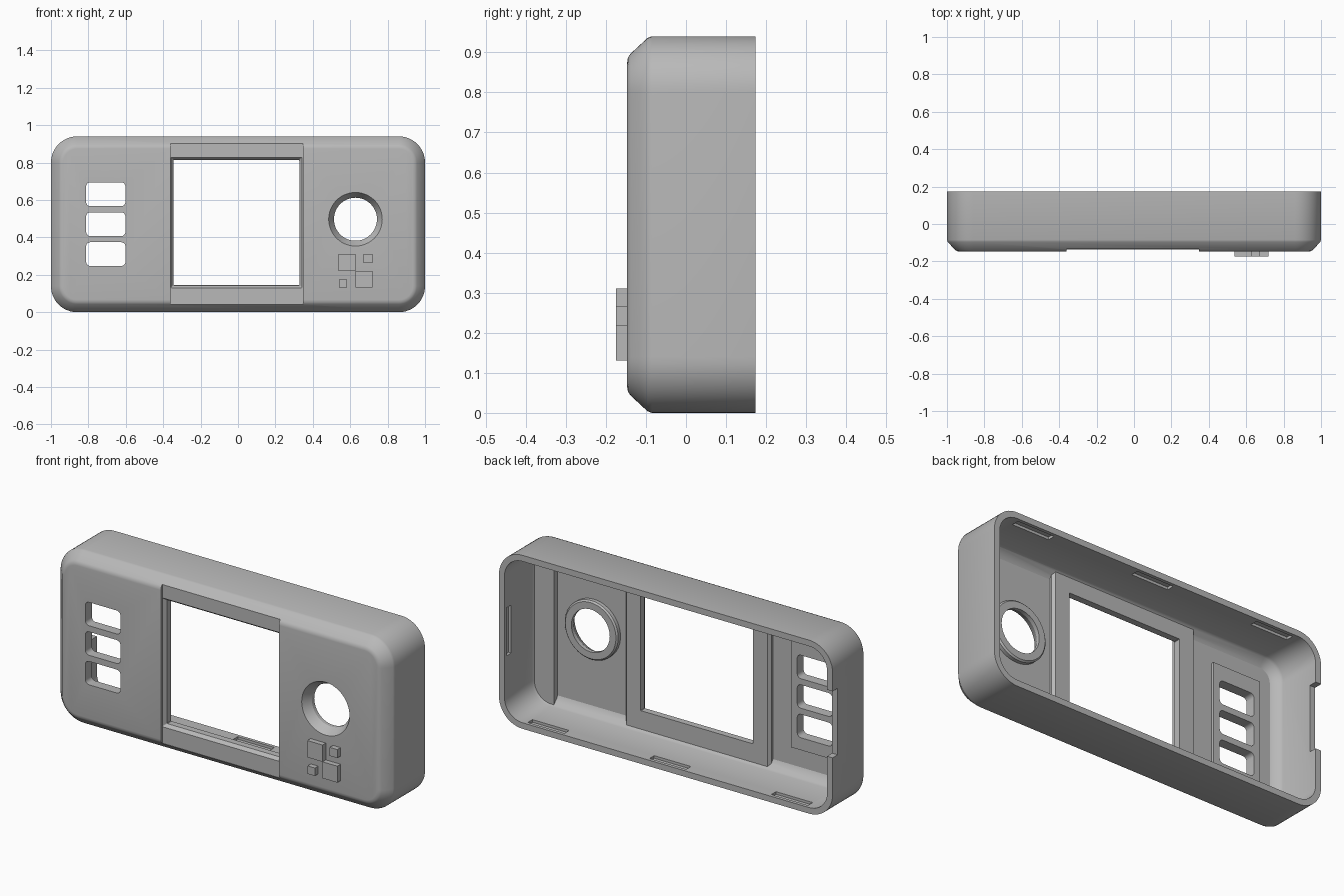
import bpy, bmesh, math

cube = bpy.data.objects.get("Cube")
if cube:
    bpy.data.objects.remove(cube, do_unlink=True)

grey = bpy.data.materials.new("plain_grey")
grey.use_nodes = True
grey.diffuse_color = (0.48, 0.48, 0.48, 1)
grey.node_tree.nodes["Principled BSDF"].inputs["Base Color"].default_value = grey.diffuse_color


def ring(x0, x1, z0, z1, r, y, seg):
    """Rounded rectangle facing the front at depth y."""
    pts = []
    corners = [(x1 - r, z1 - r), (x0 + r, z1 - r), (x0 + r, z0 + r), (x1 - r, z0 + r)]
    for i, (cx, cz) in enumerate(corners):
        for k in range(seg + 1):
            a = math.pi / 2 * (i + k / seg)
            pts.append((cx + r * math.cos(a), y, cz + r * math.sin(a)))
    return pts


def loft(name, box, r, profile, seg=6):
    """Solid through rounded rectangles; profile lists (depth, inset)."""
    x0, x1, z0, z1 = box
    bm = bmesh.new()
    loops = []
    for y, i in profile:
        pts = ring(x0 + i, x1 - i, z0 + i, z1 - i, max(r - i, 0.002), y, seg)
        loops.append([bm.verts.new(p) for p in pts])
    for a, b in zip(loops, loops[1:]):
        for k in range(len(a)):
            j = (k + 1) % len(a)
            bm.faces.new((a[k], a[j], b[j], b[k]))
    bm.faces.new(loops[0])
    bm.faces.new(loops[-1])
    bmesh.ops.recalc_face_normals(bm, faces=bm.faces)
    mesh = bpy.data.meshes.new(name)
    bm.to_mesh(mesh)
    bm.free()
    mesh.materials.append(grey)
    obj = bpy.data.objects.new(name, mesh)
    bpy.context.collection.objects.link(obj)
    return obj


def block(name, x0, x1, y0, y1, z0, z1):
    bpy.ops.mesh.primitive_cube_add(location=((x0 + x1) / 2, (y0 + y1) / 2, (z0 + z1) / 2))
    obj = bpy.context.object
    obj.name = name
    obj.scale = ((x1 - x0) / 2, (y1 - y0) / 2, (z1 - z0) / 2)
    bpy.ops.object.transform_apply(location=True, rotation=True, scale=True)
    obj.data.materials.append(grey)
    return obj


def cut(target, cutter):
    cutter.hide_render = True
    mod = target.modifiers.new("cut", 'BOOLEAN')
    mod.operation = 'DIFFERENCE'
    mod.solver = 'EXACT'
    mod.object = cutter
    bpy.context.view_layer.objects.active = target
    bpy.ops.object.modifier_apply(modifier=mod.name)
    bpy.data.objects.remove(cutter, do_unlink=True)


BACK, FRONT = 0.173, -0.147

# Outer shell with softened chamfer round the front
shell = loft("front_shell", (-1, 1, 0, 0.94), 0.14,
             [(BACK, 0), (-0.085, 0), (-0.096, 0.004), (-0.138, 0.043),
              (-0.145, 0.053), (FRONT, 0.066)], 12)

# Hollow interior, open at the back, leaving raised pads on the inside
cavity = loft("cavity", (-0.967, 0.967, 0.033, 0.907), 0.107,
              [(0.3, 0), (-0.062, 0), (-0.075, 0.006), (-0.1, 0.03), (-0.108, 0.045)], 12)
cut(cavity, loft("screen_pad", (-0.445, 0.425, -0.2, 1.2), 0.01,
                 [(-0.3, 0), (-0.095, 0), (-0.08, 0.013)], 2))
cut(cavity, block("slot_pad", -0.85, -0.565, -0.3, -0.092, 0.18, 0.775))
cut(cavity, block("side_ledge", 0.845, 1.2, -0.3, -0.075, -0.2, 1.2))
cut(cavity, loft("knob_boss", (0.468, 0.788, 0.337, 0.657), 0.16,
                 [(-0.3, 0), (-0.088, 0), (-0.08, 0.008)], 12))
cut(shell, cavity)

# Shallow recess and tapered opening for the screen
cut(shell, loft("screen_recess", (-0.361, 0.349, 0.04, 0.905), 0.003, [(-0.3, 0), (-0.134, 0.001)], 1))
cut(shell, loft("screen_opening", (-0.359, 0.342, 0.13, 0.828), 0.003,
                [(-0.3, 0), (-0.134, 0), (-0.115, 0.014), (0, 0.0145)], 1))

# Three rounded slots
for z in (0.247, 0.407, 0.567):
    cut(shell, loft("slot", (-0.812, -0.602, z, z + 0.127), 0.022, [(-0.3, 0), (0, 0)], 5))

# Round opening with conical bezel
cut(shell, loft("knob_hole", (0.478, 0.778, 0.347, 0.647), 0.15,
                [(-0.158, 0), (-0.1, 0.035), (0, 0.035)], 12))

# Clip grooves inside the rim, and a notch in the right side
for x in (-0.73, 0, 0.73):
    for z in (0.033, 0.907):
        cut(shell, block("groove", x - 0.11, x + 0.11, 0.115, 0.155, z - 0.014, z + 0.014))
cut(shell, block("side_groove", 0.95, 0.982, 0.115, 0.155, 0.36, 0.62))
cut(shell, block("side_notch", -1.1, -0.95, 0.13, 0.3, 0.34, 0.7))

# Smooth rounded corners, sharp edges kept
bpy.ops.object.select_all(action='DESELECT')
shell.select_set(True)
bpy.context.view_layer.objects.active = shell
bpy.ops.object.shade_smooth_by_angle(angle=math.radians(28))

# Square raised ornaments under the round opening
for name, x, z, size in (("large_square_upper", 0.538, 0.22, 0.091),
                         ("large_square_lower", 0.629, 0.131, 0.089),
                         ("small_square_upper", 0.672, 0.264, 0.046),
                         ("small_square_lower", 0.54, 0.131, 0.043)):
    block(name, x, x + size, -0.175, -0.14, z, z + size)
